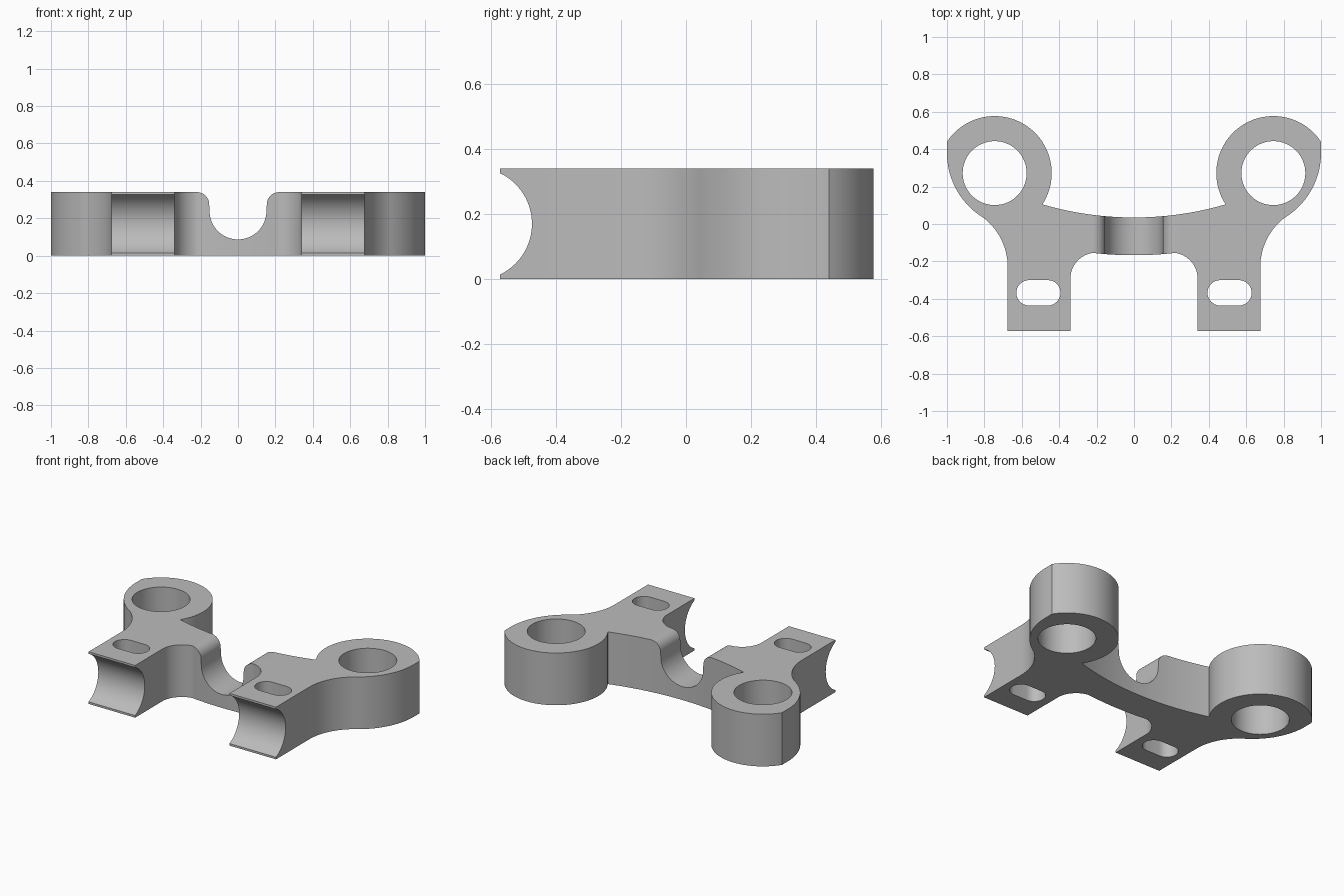
import bpy, bmesh
from math import sin, cos, pi, radians, degrees, atan2, hypot, sqrt

cube = bpy.data.objects.get("Cube")
if cube:
    bpy.data.objects.remove(cube)

HEIGHT = 0.34
RING = (0.745, 0.272)
JOINT_X = 0.22      # where the bridge meets the arm
JOINT_Y = -0.46     # where the clamp foot meets the arm
bm = bmesh.new()


def arc(centre, radius, start, end, steps=24):
    """Points along an arc, angles in degrees."""
    angles = [radians(start + (end - start) * i / steps) for i in range(steps + 1)]
    return [(centre[0] + radius * cos(a), centre[1] + radius * sin(a)) for a in angles]


def arc_to(centre, p, q, steps=24):
    """Shortest arc about a centre from p to q."""
    a = atan2(p[1] - centre[1], p[0] - centre[0])
    b = atan2(q[1] - centre[1], q[0] - centre[0])
    b = a + (b - a + pi) % (2 * pi) - pi
    radius = hypot(p[0] - centre[0], p[1] - centre[1])
    return arc(centre, radius, degrees(a), degrees(b), steps)


def tidy(points):
    """Drop repeated neighbours from a closed loop."""
    return [p for i, p in enumerate(points)
            if hypot(p[0] - points[i - 1][0], p[1] - points[i - 1][1]) > 0.002]


def sag(x, radius):
    """Shallow curve shared by the front and rear of the bridge."""
    return 1.785 - sqrt(radius ** 2 - x ** 2)


def at_joint(p, q):
    return max(p[0], q[0]) < JOINT_X + 0.001 or max(p[1], q[1]) < JOINT_Y + 0.001


def skin(rows, closed):
    """Join neighbouring rows of vertices with quads."""
    for a, b in zip(rows, rows[1:]):
        for i in range(0 if closed else 1, len(a)):
            bm.faces.new((a[i - 1], a[i], b[i], b[i - 1]))


# Arm: outline with ring, shoulder and waist, plus the bore and slot
rear = (JOINT_X, sag(JOINT_X, 1.75))
outer = arc_to((0, 1.785), rear, (0.492, 0.105), 12)
outer += arc(RING, 0.305, 213.3, 33.3, 56)
outer += arc_to((0.594, 0.38), (1, 0.38), (0.803, 0.032))
outer += arc_to((1.008, -0.23), (0.803, 0.032), (0.675, -0.23))
outer += [(0.675, JOINT_Y), (0.34, JOINT_Y)]
outer += arc((0.2, -0.293), 0.14, 0, 75) + [(JOINT_X, sag(JOINT_X, 1.952))]
bore = arc(RING, 0.171, 0, 360, 72)
slot = arc((0.561, -0.368), 0.068, -90, 90, 16) + arc((0.461, -0.368), 0.068, 90, 270, 16)

caps = ([], [])
for loop in map(tidy, (outer, bore, slot)):
    low, high = [[bm.verts.new((x, y, z)) for x, y in loop] for z in (0, HEIGHT)]
    for i in range(len(loop)):
        for cap, ring in zip(caps, (low, high)):
            cap.append(bm.edges.new((ring[i - 1], ring[i])))
        if not at_joint(loop[i - 1], loop[i]):
            bm.faces.new((low[i - 1], low[i], high[i], high[i - 1]))
for cap in caps:
    bmesh.ops.triangle_fill(bm, edges=cap, use_beauty=True)

# Bridge: saddle with a rounded lip, as sections from the arm to the middle
saddle = arc((JOINT_X, 0.274), 0.066, 90, 180, 12) + arc((0, 0.239), 0.152, 0, -90)
sections = []
for x, z in saddle:
    back, front = sag(x, 1.75), sag(x, 1.952)
    sections.append([bm.verts.new((x, y, h)) for y, h in
                     ((back, 0), (front, 0), (front, z), (back, z))])
skin(sections, True)

# Clamp foot: hollow front face
foot = [(JOINT_Y, 0), (-0.573, 0)]
foot += arc((-0.647, HEIGHT / 2), 0.173, -64.7, 64.7, 32)
foot += [(-0.573, HEIGHT), (JOINT_Y, HEIGHT)]
ends = [[bm.verts.new((x, y, z)) for y, z in foot] for x in (0.34, 0.675)]
skin(ends, False)
for end in ends:
    bm.faces.new(end)

# Weld the parts, then mirror them to the other side
bmesh.ops.remove_doubles(bm, verts=bm.verts[:], dist=0.0002)
bmesh.ops.mirror(bm, geom=bm.verts[:] + bm.edges[:] + bm.faces[:],
                 axis='X', merge_dist=0.0002)
bm.normal_update()
bmesh.ops.recalc_face_normals(bm, faces=bm.faces[:])

mesh = bpy.data.meshes.new("bracket_body")
bm.to_mesh(mesh)
bm.free()
bracket = bpy.data.objects.new("bracket_body", mesh)
bpy.context.collection.objects.link(bracket)

grey = bpy.data.materials.new("satin grey")
grey.use_nodes = True
colour = (0.5, 0.5, 0.5, 1)
grey.diffuse_color = colour
grey.node_tree.nodes["Principled BSDF"].inputs["Base Color"].default_value = colour
mesh.materials.append(grey)

bpy.ops.object.select_all(action='DESELECT')
bpy.context.view_layer.objects.active = bracket
bracket.select_set(True)
bpy.ops.object.shade_smooth_by_angle(angle=radians(25))
